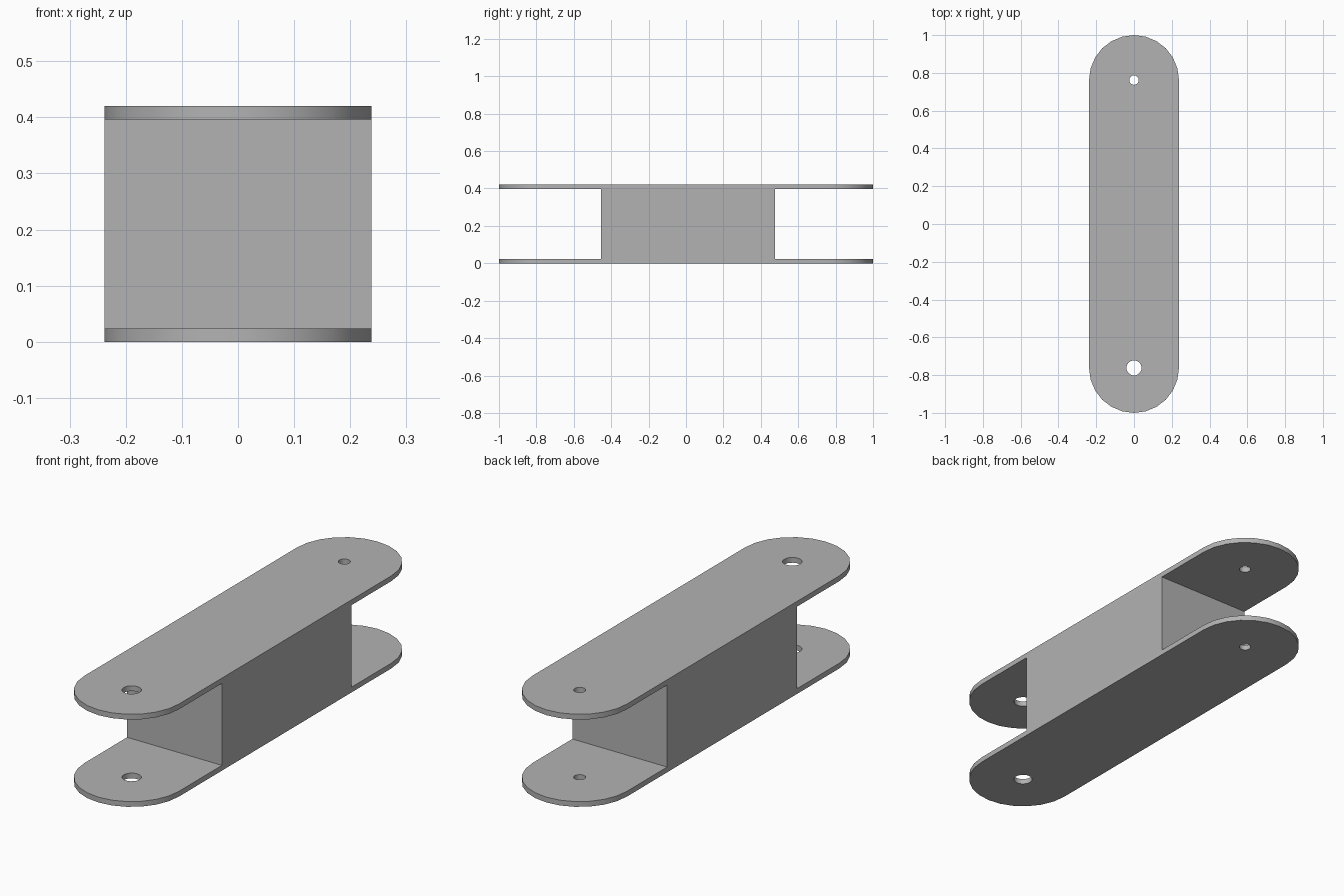
import bpy, bmesh
from math import pi, sin, cos, radians

cube = bpy.data.objects.get("Cube")
if cube:
    bpy.data.objects.remove(cube, do_unlink=True)

RADIUS, LENGTH, HEIGHT, PLATE = 0.238, 2.0, 0.42, 0.024
ARC_STEPS = 12

grey = bpy.data.materials.new("Plain grey")
grey.use_nodes = True
grey.diffuse_color = (0.45, 0.45, 0.45, 1)
grey.node_tree.nodes["Principled BSDF"].inputs["Base Color"].default_value = grey.diffuse_color


def prism(name, outline, z0, z1):
    """Extrude a flat outline straight up from z0 to z1."""
    bm = bmesh.new()
    face = bm.faces.new([bm.verts.new((x, y, z0)) for x, y in outline])
    top = bmesh.ops.extrude_face_region(bm, geom=[face])["geom"]
    verts = [v for v in top if isinstance(v, bmesh.types.BMVert)]
    bmesh.ops.translate(bm, verts=verts, vec=(0, 0, z1 - z0))
    bmesh.ops.recalc_face_normals(bm, faces=bm.faces)
    mesh = bpy.data.meshes.new(name)
    bm.to_mesh(mesh)
    bm.free()
    mesh.materials.append(grey)
    obj = bpy.data.objects.new(name, mesh)
    bpy.context.collection.objects.link(obj)
    return obj


def arc(cy, radius, start, sweep, steps):
    angles = [start + sweep * i / steps for i in range(steps + 1)]
    return [(radius * cos(a), cy + radius * sin(a)) for a in angles]


def rectangle(y0, y1):
    return [(-1, y0), (1, y0), (1, y1), (-1, y1)]


# Round-ended link body
centre = LENGTH / 2 - RADIUS
outline = arc(centre, RADIUS, 0, pi, ARC_STEPS) + arc(-centre, RADIUS, pi, pi, ARC_STEPS)
link = prism("link_body", outline, 0, HEIGHT)

# End slots that leave the two plates, and the pin holes
cutters = [
    prism("front_slot_cutter", rectangle(-2, -0.455), PLATE, HEIGHT - PLATE),
    prism("back_slot_cutter", rectangle(0.475, 2), PLATE, HEIGHT - PLATE),
    prism("front_hole_cutter", arc(-centre, 0.04, 0, 2 * pi, 24)[:-1], -1, 1),
    prism("back_hole_cutter", arc(centre, 0.025, 0, 2 * pi, 24)[:-1], -1, 1),
]
bpy.ops.object.select_all(action="DESELECT")
link.select_set(True)
bpy.context.view_layer.objects.active = link
for cutter in cutters:
    cutter.hide_render = True
    mod = link.modifiers.new(cutter.name, "BOOLEAN")
    mod.operation, mod.solver, mod.object = "DIFFERENCE", "EXACT", cutter
    bpy.ops.object.modifier_apply(modifier=mod.name)
    bpy.data.objects.remove(cutter, do_unlink=True)

bpy.ops.object.shade_smooth_by_angle(angle=radians(30))
